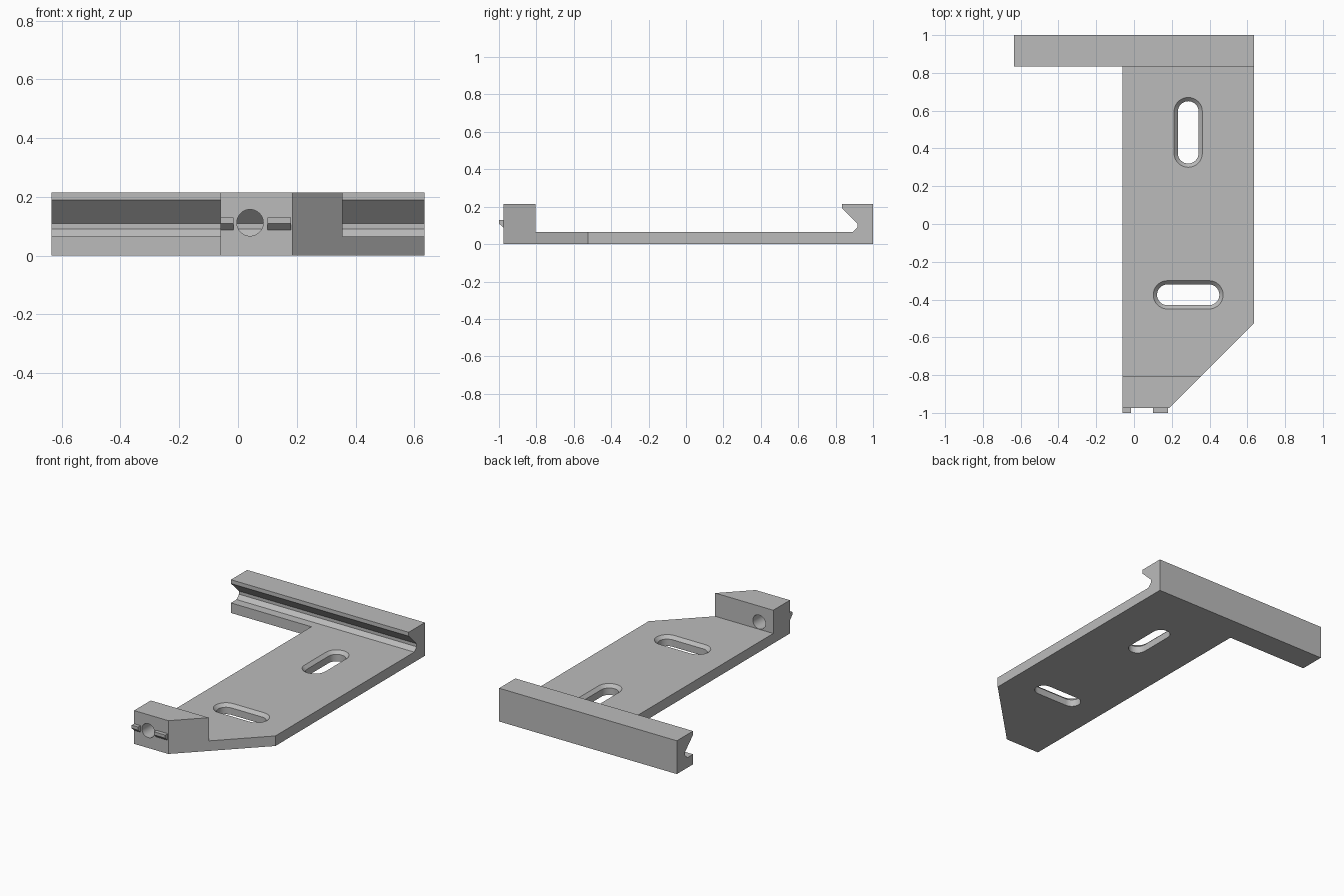
import bpy, bmesh, math
from mathutils import Vector

if "Cube" in bpy.data.objects:
    bpy.data.objects.remove(bpy.data.objects["Cube"])

grey = bpy.data.materials.new("plain grey")
grey.diffuse_color = (0.5, 0.5, 0.5, 1)
grey.use_nodes = True
grey.node_tree.nodes["Principled BSDF"].inputs["Base Color"].default_value = grey.diffuse_color


def loft(name, *rings):
    """Solid skinned through equal-length rings of 3D points, capped at both ends."""
    bm = bmesh.new()
    loops = [[bm.verts.new(p) for p in ring] for ring in rings]
    n = len(loops[0])
    for a, b in zip(loops, loops[1:]):
        for i in range(n):
            j = (i + 1) % n
            bm.faces.new((a[i], a[j], b[j], b[i]))
    bm.faces.new(loops[0])
    bm.faces.new(loops[-1])
    bmesh.ops.recalc_face_normals(bm, faces=bm.faces[:])
    me = bpy.data.meshes.new(name)
    bm.to_mesh(me)
    bm.free()
    me.materials.append(grey)
    ob = bpy.data.objects.new(name, me)
    bpy.context.collection.objects.link(ob)
    return ob


def extrude_z(name, outline, z0, z1):
    return loft(name, [(x, y, z0) for x, y in outline], [(x, y, z1) for x, y in outline])


def extrude_x(name, profile, x0, x1):
    return loft(name, [(x0, y, z) for y, z in profile], [(x1, y, z) for y, z in profile])


def slot_ring(cx, cy, r, half, along_y, z, steps=16):
    """Rounded slot outline at height z."""
    pts = []
    for side in (1, -1):
        for i in range(steps + 1):
            a = math.pi * i / steps - math.pi / 2
            u, v = side * (half + r * math.cos(a)), side * r * math.sin(a)
            pts.append((cx - v, cy + u, z) if along_y else (cx + u, cy + v, z))
    return pts


def cut(target, cutter):
    mod = target.modifiers.new("cut", 'BOOLEAN')
    mod.operation = 'DIFFERENCE'
    mod.solver = 'EXACT'
    mod.object = cutter
    bpy.context.view_layer.objects.active = target
    bpy.ops.object.modifier_apply(modifier=mod.name)
    bpy.data.objects.remove(cutter, do_unlink=True)


def smooth(ob):
    bpy.ops.object.select_all(action='DESELECT')
    ob.select_set(True)
    bpy.context.view_layer.objects.active = ob
    bpy.ops.object.shade_smooth_by_angle(angle=math.radians(30))


L, R, FRONT, T, H = -0.06, 0.635, -0.975, 0.065, 0.215

# Base plate with one clipped corner
plate = extrude_z("base_plate", [(L, -0.805), (0.355, -0.805), (R, -0.525), (R, 0.835), (L, 0.835)], 0, T)

# Countersunk screw slots
for cy, along_y in ((0.485, True), (-0.375, False)):
    rings = [slot_ring(0.287, cy, r, 0.11, along_y, z)
             for r, z in ((0.055, -0.05), (0.055, T - 0.02), (0.075, T), (0.075, T + 0.05))]
    cut(plate, loft("slot_cutter", *rings))
smooth(plate)

# Raised end block with a through hole
block = extrude_z("end_block", [(L, FRONT), (0.185, FRONT), (0.355, -0.805), (L, -0.805)], 0, H)
circle = [(0.041 + 0.045 * math.cos(a), 0.112 + 0.045 * math.sin(a))
          for a in (math.tau * i / 48 for i in range(48))]
cut(block, loft("hole_cutter", [(x, -1.1, z) for x, z in circle], [(x, -0.7, z) for x, z in circle]))
smooth(block)

# Small catch ridges either side of the hole
ridge = [(FRONT, 0.13), (-1, 0.13), (-1, 0.11), (FRONT, 0.087)]
extrude_x("left_ridge", ridge, L, -0.015)
extrude_x("right_ridge", ridge, 0.10, 0.18)

# Long hooked rail across the back
hook = [(1, 0), (1, H), (0.835, H), (0.835, 0.19), (0.917, 0.11), (0.917, 0.09),
        (0.892, T), (0.835, T), (0.835, 0)]
extrude_x("hooked_rail", hook, -R, R)
